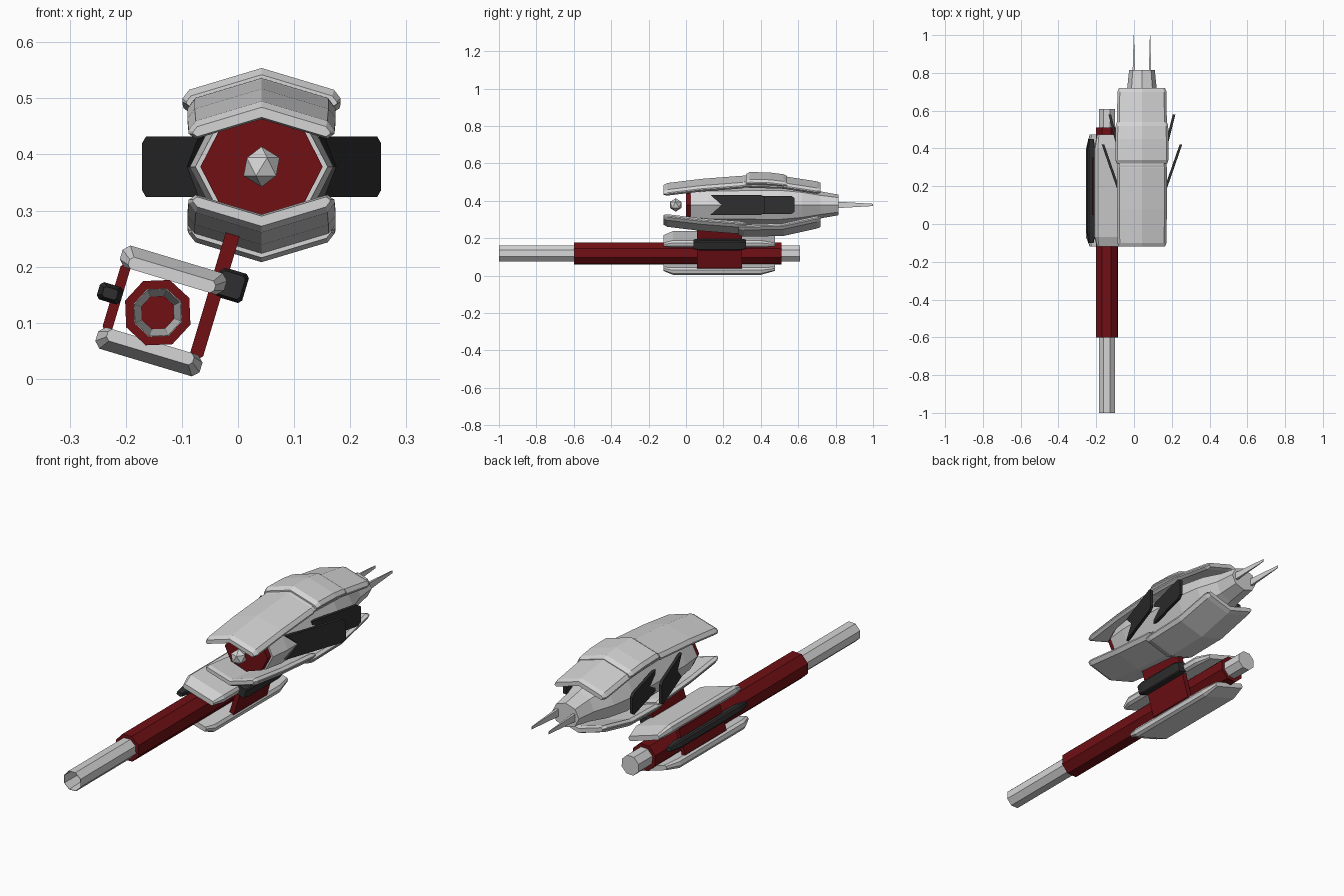
import bpy, bmesh, math
from mathutils import Matrix, Vector

if "Cube" in bpy.data.objects:
    bpy.data.objects.remove(bpy.data.objects["Cube"])


def material(name, rgb):
    m = bpy.data.materials.new(name)
    m.diffuse_color = (*rgb, 1)
    m.use_nodes = True
    m.node_tree.nodes["Principled BSDF"].inputs["Base Color"].default_value = m.diffuse_color
    return m


WHITE = material("pale grey armour", (0.66, 0.66, 0.66))
RED = material("dark red metal", (0.16, 0.005, 0.007))
BLACK = material("black metal", (0.028, 0.028, 0.029))

CX, CZ = 0.042, 0.378          # axis of the main hull
# tilted frame of the cannon pod
POD = Matrix.Translation((-0.137, 0, 0.121)) @ Matrix.Rotation(math.radians(16.7), 4, 'Y')


def loft(name, rings, mat, matrix=Matrix(), caps=True):
    """Skin a list of equal-length point rings."""
    bm = bmesh.new()
    vs = [[bm.verts.new(matrix @ Vector(p)) for p in r] for r in rings]
    n = len(rings[0])
    for a, b in zip(vs, vs[1:]):
        for i in range(n):
            bm.faces.new((a[i], a[(i + 1) % n], b[(i + 1) % n], b[i]))
    if caps:
        bm.faces.new(vs[0])
        bm.faces.new(vs[-1][::-1])
    bmesh.ops.recalc_face_normals(bm, faces=bm.faces[:])
    me = bpy.data.meshes.new(name)
    bm.to_mesh(me)
    bm.free()
    me.materials.append(mat)
    ob = bpy.data.objects.new(name, me)
    bpy.context.collection.objects.link(ob)
    return ob


def octagon(y, rx, rz, x=CX, z=CZ, turn=0.0):
    return [(x + rx * math.cos(turn + i * math.pi / 4), y,
             z + rz * math.sin(turn + i * math.pi / 4)) for i in range(8)]


def box_ring(y, u, v, hu, hv, c):
    """Rectangle with cut corners at depth y."""
    return [(u + a, y, v + b) for a, b in (
        (hu - c, hv), (hu, hv - c), (hu, c - hv), (hu - c, -hv),
        (c - hu, -hv), (-hu, c - hv), (-hu, hv - c), (c - hu, hv))]


def bar(name, y0, y1, u, v, hu, hv, mat, c=0.006, taper=0.0, shrink=0.7):
    rings = [box_ring(y0 + taper, u, v, hu, hv, c), box_ring(y1 - taper, u, v, hu, hv, c)]
    if taper:
        rings = ([box_ring(y0, u, v, hu * shrink, hv * shrink, c * shrink)] + rings
                 + [box_ring(y1, u, v, hu * shrink, hv * shrink, c * shrink)])
    return loft(name, rings, mat, POD)


def chevron(name, sections, flip=False):
    """Roof-shaped armour; each section is (y, ridge height, half width, thickness)."""
    rings = []
    for y, top, w, t in sections:
        c = 0.4 * t
        half = [(0, 0), (w - c, 0), (w, -c), (w, c - t), (w - c, -t), (0, -t)]
        pts = [(u, top + d - 0.3 * u) for u, d in half]
        pts += [(-u, z) for u, z in pts[-2:0:-1]]
        rings.append([(CX + u, y, 2 * CZ - z if flip else z) for u, z in pts])
    return loft(name, rings, WHITE)


# main hull, tail and front disc
loft("hull", [octagon(0.025, .118, .093), octagon(0.12, .128, .105), octagon(0.5, .128, .11),
              octagon(0.62, .11, .095), octagon(0.72, .078, .072),
              octagon(0.815, .068, .055)], WHITE)
loft("front_disc", [octagon(0.0, .109, .088), octagon(0.03, .109, .088)], RED)

# sensor ball in front of the disc
bm = bmesh.new()
bmesh.ops.create_icosphere(bm, subdivisions=1, radius=0.036,
                           matrix=Matrix.Translation((CX, -0.055, CZ)))
me = bpy.data.meshes.new("sensor_ball")
bm.to_mesh(me)
bm.free()
me.materials.append(WHITE)
bpy.context.collection.objects.link(bpy.data.objects.new("sensor_ball", me))

# armour above and below the hull
front = [(-.12, .484, .122, .018), (-.10, .495, .13, .032), (.08, .517, .132, .032),
         (.30, .534, .132, .032), (.325, .53, .126, .02)]
rear = [(.28, .528, .124, .02), (.31, .536, .13, .03), (.52, .532, .132, .032),
        (.70, .504, .13, .032), (.72, .496, .122, .02)]
for place, flip in (("upper", False), ("lower", True)):
    lift = 0.012 if flip else 0.0
    chevron(place + "_front_armour", front, flip)
    chevron(place + "_rear_armour",
            [(y, z + lift * (y < .6), w, t) for y, z, w, t in rear], flip)
chevron("upper_middle_armour", [(.32, .542, .134, .02), (.34, .554, .141, .03),
                                (.45, .551, .141, .03), (.52, .542, .139, .03),
                                (.54, .532, .132, .02)])

# side fins, swept outwards, with a notched front edge
for side, s in (("left", -1), ("right", 1)):
    for pos, (x0, y0), (x1, y1), hz, notch in (
            ("front", (.105, .13), (.206, .42), .054, .06),
            ("rear", (.105, .32), (.17, .58), .049, .0)):
        outline = [(0, hz), (.93, hz), (1, hz - .012), (1, .012 - hz), (.93, -hz), (0, -hz)]
        if notch:
            outline.append((notch / (y1 - y0), 0))
        rings = [[(CX + s * (x0 + (x1 - x0) * k + e), y0 + (y1 - y0) * k, CZ + z)
                  for k, z in outline] for e in (-.007, .007)]
        loft(f"{side}_{pos}_fin", rings, BLACK)
    # tail prongs
    loft(f"{side}_tail_prong", [[(CX + s * .043 + a * w, y, CZ + b * h)
                                 for a, b in ((1, 1), (1, -1), (-1, -1), (-1, 1))]
                                for y, w, h in ((.78, .007, .019), (1.0, .001, .006))], WHITE)

# cannon: red sleeve and pale barrel with a tapered bore
GX, GZ, T = -0.143, 0.118, math.pi / 8 + 0.04


def gun(y, r):
    return octagon(y, r, r, GX, GZ, T)


loft("cannon_sleeve", [gun(-.6, .062), gun(.51, .062)], RED)
loft("cannon_barrel", [gun(-.59, .031), gun(-1, .044), gun(-1, .046), gun(-.59, .046)],
     WHITE, caps=False)
loft("cannon_breech", [gun(.5, .046), gun(.61, .046)], WHITE)

# pod plates above and below the cannon
for name, s in (("upper", 1), ("lower", -1)):
    prof = [(-.12, .067, .08, .011), (-.07, .076, .097, .02), (.40, .076, .097, .02),
            (.475, .067, .08, .011)]
    loft(name + "_pod_plate", [box_ring(y, 0, s * v, hu, hv, hv * .55)
                               for y, v, hu, hv in prof], WHITE, POD)

# red struts and black rails holding the pod
bar("right_pod_strut", .06, .30, .083, 0, .012, .06, RED, .004)
bar("left_pod_strut", .05, .35, -.083, 0, .009, .06, RED, .004)
bar("hull_connector", .06, .30, .083, .13, .013, .045, RED, .004)
bar("right_mount_block", .04, .32, .106, .08, .027, .027, BLACK, .006, .03, .8)
bar("left_side_rail", -.10, .45, -.096, .004, .022, .016, BLACK, .006, .06, .6)
